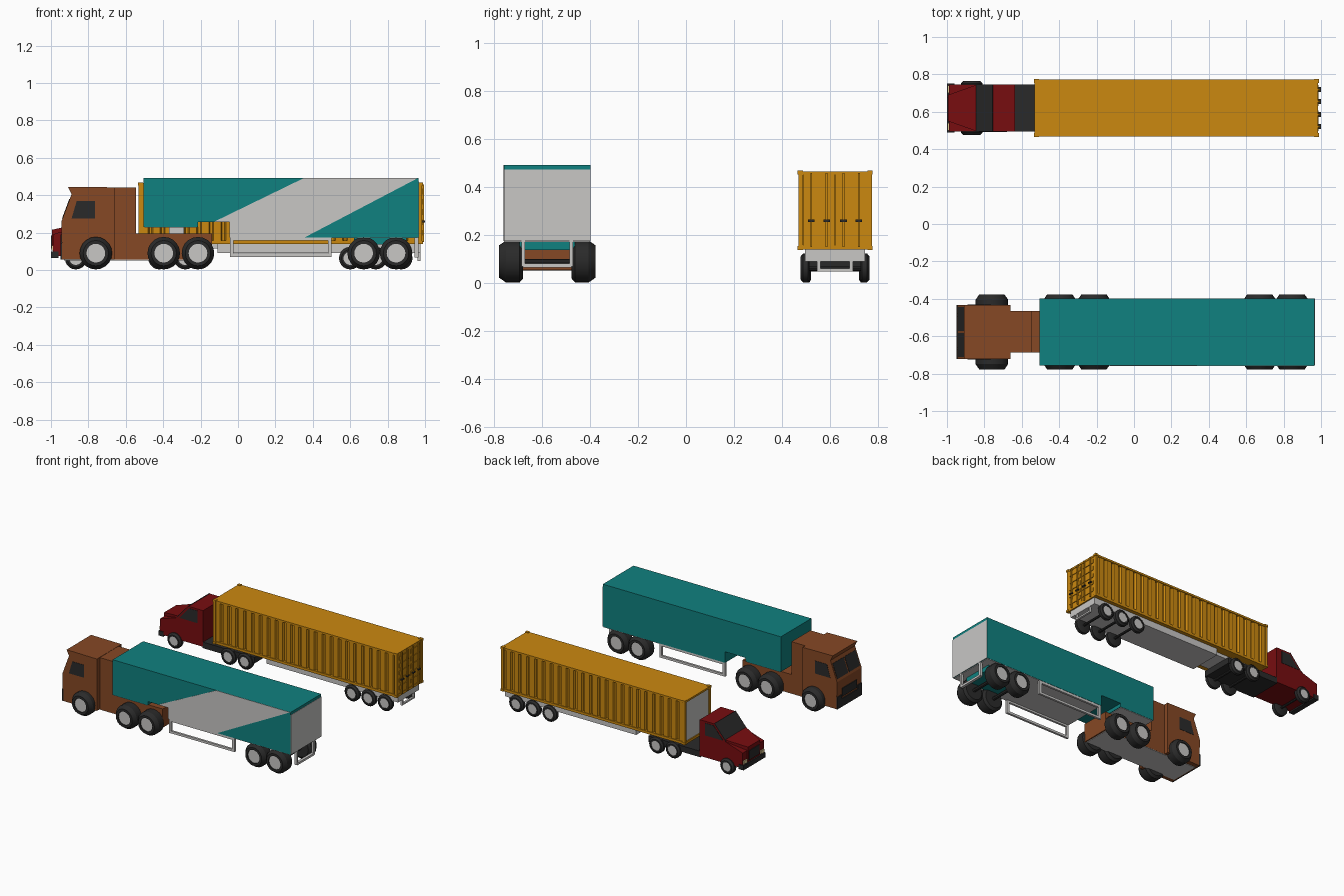
import bpy, bmesh, math
from mathutils import Matrix

cube = bpy.data.objects.get("Cube")
if cube:
    bpy.data.objects.remove(cube, do_unlink=True)


def material(name, r, g, b):
    m = bpy.data.materials.new(name)
    m.use_nodes = True
    m.diffuse_color = (r, g, b, 1)
    m.node_tree.nodes["Principled BSDF"].inputs["Base Color"].default_value = (r, g, b, 1)
    return m


TEAL = material("teal", 0.005, 0.22, 0.215)
YELLOW = material("container yellow", 0.6, 0.25, 0.005)
BROWN = material("brown", 0.238, 0.065, 0.018)
RED = material("dark red", 0.185, 0.004, 0.005)
GREY = material("light grey", 0.58, 0.57, 0.56)
BLACK = material("black", 0.023, 0.023, 0.023)
LAMP = material("lamp cream", 0.75, 0.6, 0.3)


def finish(name, bm, *mats):
    bmesh.ops.recalc_face_normals(bm, faces=bm.faces)
    mesh = bpy.data.meshes.new(name)
    bm.to_mesh(mesh)
    bm.free()
    for m in mats:
        mesh.materials.append(m)
    ob = bpy.data.objects.new(name, mesh)
    bpy.context.collection.objects.link(ob)
    return ob


def prism(name, pts, a, b, mat, axis="y"):
    """Extrude a side profile (x, z) along y, or a plan (x, y) along z."""
    bm = bmesh.new()
    put = (lambda p, t: (p[0], t, p[1])) if axis == "y" else (lambda p, t: (p[0], p[1], t))
    face = bm.faces.new([bm.verts.new(put(p, a)) for p in pts])
    ext = bmesh.ops.extrude_face_region(bm, geom=[face])
    move = (0, b - a, 0) if axis == "y" else (0, 0, b - a)
    bmesh.ops.translate(bm, vec=move, verts=[g for g in ext["geom"] if isinstance(g, bmesh.types.BMVert)])
    return finish(name, bm, mat)


def box(name, x0, x1, y0, y1, z0, z1, mat):
    return prism(name, [(x0, z0), (x1, z0), (x1, z1), (x0, z1)], y0, y1, mat)


def wheel_pair(name, x, yc, r, inner, outer, hub):
    """Two mirrored lathe-turned tyres with recessed hubs, and an axle."""
    w = outer - inner
    profile = [(inner, 0), (inner, r * 0.8), (inner + w * 0.15, r), (outer - w * 0.28, r),
               (outer, r * 0.78), (outer, hub), (outer - w * 0.08, hub), (outer - w * 0.08, 0)]
    for label, s in (("left", 1), ("right", -1)):
        bm = bmesh.new()
        vs = [bm.verts.new((0, s * o, rad)) for o, rad in profile]
        es = [bm.edges.new(pair) for pair in zip(vs, vs[1:])]
        bmesh.ops.spin(bm, geom=vs + es, axis=(0, 1, 0), cent=(0, 0, 0),
                       angle=math.tau, steps=20, use_duplicate=False)
        bmesh.ops.remove_doubles(bm, verts=bm.verts, dist=1e-5)
        for f in bm.faces:
            c = f.calc_center_median()
            f.material_index = int(abs(c.y) > inner + w * 0.8 and math.hypot(c.x, c.z) < hub * 0.9)
        ob = finish(f"{name}_{label}", bm, BLACK, GREY)
        ob.location = (x, yc, r + 0.003)
        bpy.ops.object.select_all(action="DESELECT")
        ob.select_set(True)
        bpy.context.view_layer.objects.active = ob
        bpy.ops.object.shade_smooth_by_angle(angle=math.radians(30))
    bm = bmesh.new()
    bmesh.ops.create_cone(bm, cap_ends=True, segments=8, radius1=r * 0.15, radius2=r * 0.15, depth=2 * inner + 0.01,
                          matrix=Matrix.Translation((x, yc, r)) @ Matrix.Rotation(math.pi / 2, 4, "X"))
    finish(f"{name}_axle", bm, BLACK)


# ---------------- Cab-over truck with box trailer ----------------
A = -0.577
prism("flat_cab", [(-.94, .055), (-.945, .257), (-.89, .405), (-.91, .445), (-.66, .442), (-.66, .055)],
      A - .145, A + .145, BROWN)
box("sleeper", -.66, -.545, A - .111, A + .111, .19, .44, BROWN)
box("tractor_chassis", -.66, -.14, A - .111, A + .111, .055, .195, BROWN)
box("cab_underside", -.93, -.15, A - .11, A + .11, .051, .056, GREY)
box("fifth_wheel", -.37, -.29, A - .07, A + .07, .195, .23, GREY)
box("front_bumper", -.949, -.935, A - .145, A + .145, .055, .115, BLACK)
box("front_grille", -.949, -.94, A - .085, A + .085, .13, .19, BLACK)
for s in (-1, 1):
    y = A + s * .145
    prism("side_window", [(-.89, .275), (-.862, .37), (-.765, .37), (-.765, .275)], y - .002, y + .002, BLACK)
    c = A + s * .07
    prism("windscreen_pane", [(-.941, .275), (-.902, .38), (-.894, .378), (-.933, .272)], c - .064, c + .064, BLACK)
    box("bumper_corner", -.949, -.935, c + s * .05 - .025, c + s * .05 + .025, .115, .145, BLACK)
for n, x in enumerate((-.76, -.397, -.214, .672, .845)):
    wheel_pair(f"big_wheel_{n}", x, A, .087, .1, .2, .05)

# Trailer body with its raised front
prism("box_trailer", [(-.505, .492), (.965, .492), (.965, .175), (-.045, .175), (-.045, .257),
                      (-.215, .257), (-.215, .23), (-.505, .23)], A - .18, A + .18, TEAL)
prism("diagonal_stripe", [(.353, .492), (.963, .492), (.358, .175), (-.045, .175), (-.045, .257), (-.13, .257)],
      A - .182, A - .179, GREY)
box("rear_door_panel", .964, .967, A - .18, A + .18, .175, .472, GREY)
box("trailer_underside", -.04, .96, A - .178, A + .178, .171, .176, GREY)
box("neck_underside", -.5, -.22, A - .178, A + .178, .226, .231, GREY)
box("axle_box", .62, .9, A - .115, A + .115, .137, .175, TEAL)
for s in (-1, 1):
    y = A + s * .17
    for z0, z1 in ((.07, .087), (.157, .175)):
        box("skirt_rail", -.043, .5, y - .008, y + .008, z0, z1, GREY)
    for x in (-.043, .48):
        box("skirt_post", x, x + .02, y - .008, y + .008, .087, .157, GREY)
    y = A + s * .1
    box("underrun_post", .945, .965, y - .008, y + .008, .07, .175, GREY)
box("underrun_bar", .945, .965, A - .1, A + .1, .066, .082, GREY)

# ---------------- Bonneted truck with container ----------------
B = 0.62
H = .125
prism("bonnet_cab", [(-.99, .075), (-.99, .19), (-.85, .235), (-.755, .345), (-.635, .345), (-.635, .075)],
      B - H, B + H, RED)
hood = box("bonnet", -.995, -.84, B - H, B + H, .12, .25, RED)
for v in hood.data.vertices:
    if v.co.x < -.9:
        v.co.y = B + (v.co.y - B) * .56
        v.co.z = min(v.co.z, .215)
prism("windscreen", [(-.85, .242), (-.757, .349), (-.753, .344), (-.846, .236)], B - H, B + H, BLACK)
box("bonnet_bumper", -1, -.96, B - .13, B + .13, .065, .1, BLACK)
box("bonnet_grille", -.999, -.99, B - .06, B + .06, .115, .185, BLACK)
for s in (-1, 1):
    y = B + s * H
    prism("door_window", [(-.83, .24), (-.75, .332), (-.68, .332), (-.68, .24)], y - .002, y + .002, BLACK)
    y = B + s * .1
    box("headlight", -.997, -.99, y - .02, y + .02, .105, .13, LAMP)
box("truck_frame", -.64, -.21, B - H, B + H, .065, .11, BLACK)
wheel_pair("steer_wheel", -.867, B, .058, .1, .144, .034)
for n, x in enumerate((-.42, -.283, .6, .737, .873)):
    wheel_pair(f"small_wheel_{n}", x, B, .06, .106, .144, .036)

# Container chassis
box("container_chassis", -.11, .975, B - .125, B + .125, .09, .14, GREY)
box("chassis_neck", -.5, -.1, B - .09, B + .09, .115, .14, GREY)
box("rear_guard_bar", .96, .975, B - .075, B + .075, .048, .06, GREY)
for s in (-1, 1):
    y = B + s * .068
    box("rear_guard_post", .96, .975, y - .007, y + .007, .055, .095, GREY)

# Corrugated container walls in one plan profile
x0, x1, count = -.52, .975, 23
pitch = (x1 - x0) / count
wall = []
for i in range(count):
    x = x0 + i * pitch
    wall += [(x, .148), (x + pitch * .6, .148), (x + pitch * .7, .134), (x + pitch * .9, .134)]
wall.append((x1, .148))
plan = [(x, B + o) for x, o in wall] + [(x, B - o) for x, o in reversed(wall)]
prism("container_walls", plan, .145, .455, YELLOW, axis="z")
W = .153
box("container_roof", -.533, .985, B - W, B + W, .45, .464, YELLOW)
box("container_floor", -.533, .985, B - W, B + W, .139, .158, YELLOW)
box("container_front_panel", -.526, -.515, B - .14, B + .14, .155, .452, GREY)
for s in (-1, 1):
    for x in (-.533, .965):
        y = B + s * .143
        box("corner_post", x, x + .02, y - .01, y + .01, .14, .464, YELLOW)
        y = B + s * .145
        for z in (.138, .452):
            box("corner_casting", x - .002, x + .024, y - .011, y + .011, z, z + .016, YELLOW)

# Rear doors: two leaves with ribs and lock rods
for s in (-1, 1):
    c = B + s * .067
    box("door_leaf", .97, .982, c - .065, c + .065, .158, .45, YELLOW)
    for i in range(5):
        z = .185 + i * .055
        box("door_rib", .98, .987, c - .055, c + .055, z, z + .03, YELLOW)
    for o in (-.032, .032):
        box("lock_rod", .985, .994, c + o - .004, c + o + .004, .15, .458, YELLOW)
        box("lock_handle", .985, .999, c + o - .014, c + o + .014, .255, .264, BLACK)
